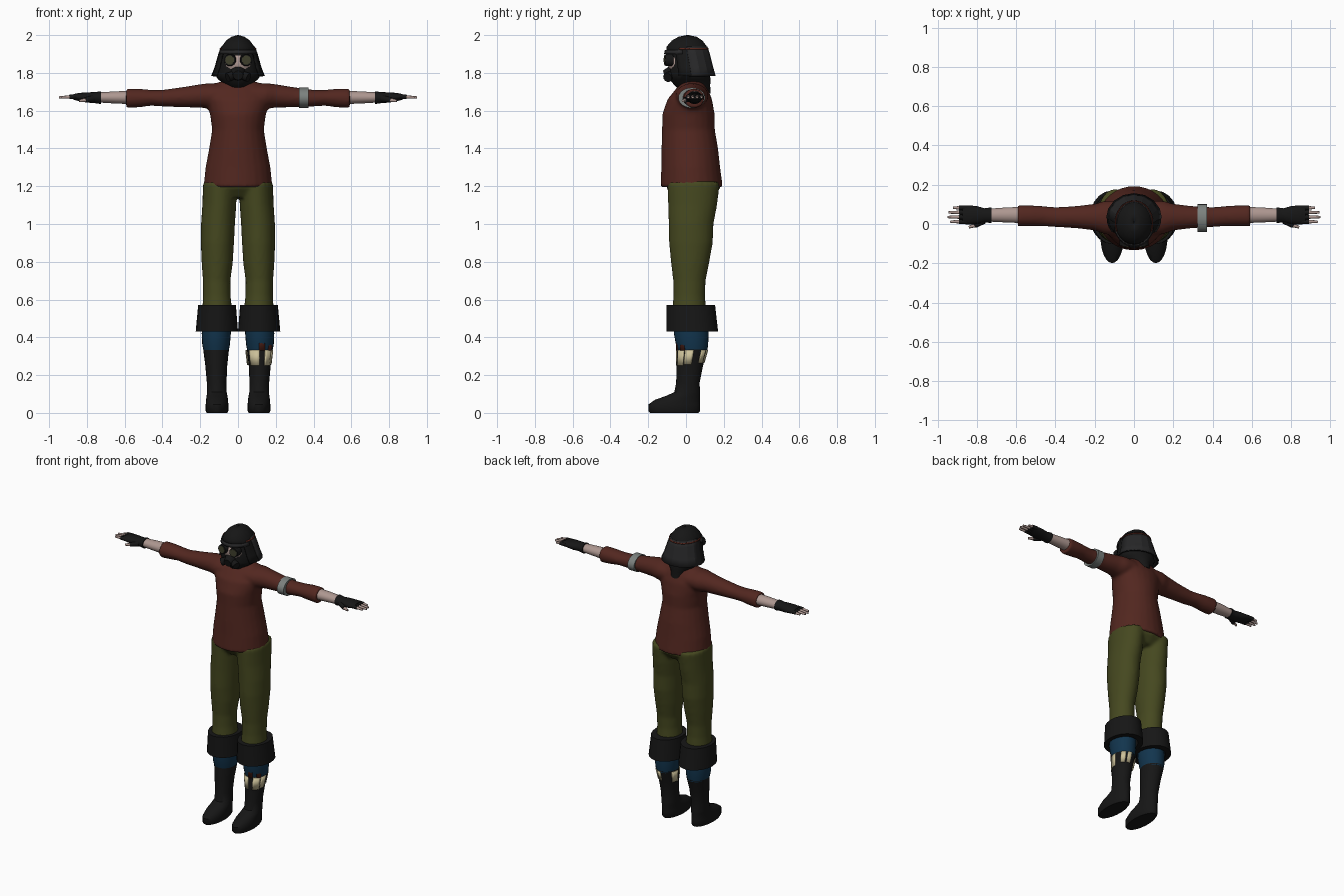
import bpy, bmesh
from math import sin, cos, pi, radians
from mathutils import Vector, Matrix

COL = dict(shirt=(0.085, 0.02, 0.014), olive=(0.06, 0.065, 0.014), black=(0.008, 0.008, 0.008),
           dark=(0.02, 0.02, 0.021), sock=(0.006, 0.035, 0.075), cream=(0.6, 0.53, 0.32),
           skin=(0.42, 0.31, 0.28), band=(0.2, 0.22, 0.21), strap=(0.1, 0.02, 0.012), lens=(0.05, 0.05, 0.025))
MATS = {}
for key, c in COL.items():
    MATS[key] = bpy.data.materials.new(key)
    MATS[key].diffuse_color = (*c, 1)


def tube(bm, rings, axis='z', s=1, n=24, caps=True):
    """Loft ellipses: (z, cx, cy, rx, ry) along z, or (x, cy, cz, ry, rz) along x; s mirrors x."""
    loops = []
    for t, a, b, ra, rb in rings:
        loop = []
        for i in range(n):
            u, v = a + ra * cos(2 * pi * i / n), b + rb * sin(2 * pi * i / n)
            p = (u, v, t) if axis == 'z' else (t, u, v)
            loop.append(bm.verts.new((s * p[0], p[1], p[2])))
        loops.append(loop)
    for l0, l1 in zip(loops, loops[1:]):
        for i in range(n):
            j = (i + 1) % n
            bm.faces.new((l0[i], l0[j], l1[j], l1[i]))
    if caps:
        bm.faces.new(loops[0])
        bm.faces.new(loops[-1])


def finish(name, bm, mat, voxel=0, solid=0, angle=45):
    bmesh.ops.recalc_face_normals(bm, faces=bm.faces[:])
    me = bpy.data.meshes.new(name)
    bm.to_mesh(me)
    bm.free()
    me.materials.append(MATS[mat])
    ob = bpy.data.objects.new(name, me)
    bpy.context.collection.objects.link(ob)
    bpy.ops.object.select_all(action='DESELECT')
    ob.select_set(True)
    bpy.context.view_layer.objects.active = ob
    bpy.ops.object.shade_smooth_by_angle(angle=radians(angle))
    if voxel:  # fuse overlapping lofts into one cloth surface
        m = ob.modifiers.new('fuse', 'REMESH')
        m.mode, m.voxel_size, m.use_smooth_shade = 'VOXEL', voxel, True
        m = ob.modifiers.new('soften', 'SMOOTH')
        m.factor, m.iterations = 0.5, 6
    if solid:
        ob.modifiers.new('thickness', 'SOLIDIFY').thickness = solid
    return ob


def part(name, mat, rings, axis='z', s=1, n=24, keep=None, **kw):
    bm = bmesh.new()
    tube(bm, rings, axis, s, n, caps=keep is None)
    if keep:
        gone = [f for f in bm.faces if not keep(f.calc_center_median())]
        bmesh.ops.delete(bm, geom=gone, context='FACES')
    return finish(name, bm, mat, **kw)


def rod(name, mat, p, q, r0, r1, n=12):
    """Tapered rod from p to q."""
    p, q = Vector(p), Vector(q)
    bm = bmesh.new()
    m = Matrix.Translation((p + q) / 2) @ (q - p).to_track_quat('Z', 'Y').to_matrix().to_4x4()
    bmesh.ops.create_cone(bm, cap_ends=True, segments=n, radius1=r0, radius2=r1, depth=(q - p).length, matrix=m)
    return finish(name, bm, mat)


# shirt: torso and sleeves
torso = [(1.195, 0, .03, .183, .165), (1.3, 0, .025, .172, .156), (1.4, 0, .02, .153, .15),
         (1.5, 0, .013, .137, .14), (1.58, 0, .013, .148, .139), (1.66, 0, .02, .172, .118),
         (1.71, 0, .03, .158, .088), (1.745, 0, .035, .12, .062), (1.76, 0, .035, .07, .05)]
sleeve = [(.08, .03, 1.68, .09, .064), (.15, .033, 1.678, .085, .068), (.2, .035, 1.678, .068, .062),
          (.3, .035, 1.671, .056, .053), (.4, .035, 1.666, .051, .044), (.46, .04, 1.668, .051, .042),
          (.52, .042, 1.667, .053, .049), (.592, .042, 1.665, .055, .052)]
bm = bmesh.new()
tube(bm, torso)
for s in (1, -1):
    tube(bm, sleeve, 'x', s)
finish('shirt', bm, 'shirt', voxel=.01)

# trousers: hips and two legs
leg = [(1.22, .095, .04, .09, .14), (1.1, .099, .035, .09, .13), (1.0, .106, .027, .09, .119),
       (.9, .109, .026, .088, .116), (.8, .11, .022, .083, .102), (.7, .113, .018, .073, .086),
       (.62, .112, .017, .073, .084), (.54, .11, .017, .08, .09)]
bm = bmesh.new()
tube(bm, [(1.24, 0, .035, .17, .14), (1.19, 0, .04, .178, .142), (1.14, 0, .038, .12, .1)])
for s in (1, -1):
    tube(bm, leg, s=s)
finish('trousers', bm, 'olive', voxel=.01)

for s, side in ((1, 'left'), (-1, 'right')):
    # lower legs
    part(side + '_cuff', 'black', [(.57, .111, .024, .07, .08), (.57, .111, .026, .1, .128),
         (.43, .112, .034, .112, .136), (.43, .112, .03, .085, .1), (.5, .112, .03, .075, .09)], s=s, n=20, angle=35)
    part(side + '_sock', 'sock', [(.52, .113, .025, .074, .088), (.42, .115, .028, .077, .092),
         (.36, .116, .032, .073, .085), (.325, .116, .034, .066, .078)], s=s)
    part(side + '_boot', 'black', [(0, .111, -.062, .054, .128), (.01, .111, -.062, .06, .137),
         (.045, .111, -.062, .06, .137), (.07, .111, -.045, .058, .118), (.09, .111, -.015, .055, .09),
         (.11, .112, .006, .052, .068), (.16, .113, .01, .052, .062), (.25, .115, .02, .058, .07),
         (.335, .116, .034, .068, .08)], s=s)
    # arms
    part(side + '_forearm', 'skin', [(.55, .046, 1.67, .042, .036), (.65, .046, 1.67, .038, .032),
         (.75, .045, 1.67, .032, .026)], 'x', s)
    part(side + '_glove', 'black', [(.725, .045, 1.669, .04, .034), (.76, .044, 1.669, .036, .029),
         (.8, .045, 1.67, .046, .027), (.84, .046, 1.672, .049, .022), (.872, .047, 1.673, .047, .015)], 'x', s, n=16)
    for i, tip in enumerate((.935, .948, .945, .92)):
        y = .012 + i * .0235
        rod(f'{side}_finger_sleeve_{i}', 'black', (s * .85, y, 1.673), (s * .892, y, 1.673), .0125, .0115)
        rod(f'{side}_finger_{i}', 'skin', (s * .885, y, 1.673), (s * tip, y, 1.67), .0095, .006)
    rod(side + '_thumb_sleeve', 'black', (s * .765, .018, 1.665), (s * .81, -.008, 1.656), .018, .013)
    rod(side + '_thumb', 'skin', (s * .808, -.007, 1.656), (s * .84, -.016, 1.652), .01, .007)
    # goggles and mask filters
    rod(side + '_goggle_rim', 'black', (s * .04, -.07, 1.868), (s * .044, -.112, 1.868), .034, .03, 16)
    rod(side + '_goggle_lens', 'lens', (s * .042, -.1, 1.868), (s * .044, -.115, 1.868), .024, .024, 16)
    rod(side + '_mask_filter', 'black', (s * .02, -.08, 1.79), (s * .056, -.098, 1.775), .022, .025, 14)

# arm band
part('arm_band', 'band', [(.323, .032, 1.668, .05, .045), (.323, .03, 1.668, .071, .054),
     (.372, .03, 1.668, .071, .054), (.372, .032, 1.668, .05, .045)], 'x', angle=35)

# cloth strips around the left shin
for i, (ang, wide, z0, z1, mat) in enumerate((
        (-118, 52, .25, .332, 'cream'), (-48, 36, .25, .332, 'cream'), (-10, 32, .255, .332, 'cream'),
        (165, 36, .255, .332, 'cream'), (48, 24, .265, .332, 'cream'), (80, 22, .265, .332, 'cream'),
        (-80, 24, .33, .44, 'strap'), (-38, 20, .33, .44, 'strap'))):
    bm = bmesh.new()
    rows = []
    for z in (z0, z1):
        k = (z - .25) / .085
        rx, ry = .062 + .01 * min(k, 1.6), .074 + .011 * min(k, 1.6)
        rows.append([bm.verts.new((.115 + rx * cos(radians(ang + wide * (j / 4 - .5))),
                                   .02 + .013 * min(k, 1) + ry * sin(radians(ang + wide * (j / 4 - .5))), z))
                     for j in range(5)])
    for j in range(4):
        bm.faces.new((rows[0][j], rows[0][j + 1], rows[1][j + 1], rows[1][j]))
    finish(f'shin_strip_{i}', bm, mat, solid=.005)

# head: hood, face, mask
part('neck_hood', 'black', [(1.69, 0, .06, .055, .07), (1.735, 0, .033, .065, .095), (1.765, 0, .022, .105, .108),
     (1.79, 0, .018, .122, .108), (1.85, 0, .015, .106, .098), (1.93, 0, .005, .08, .085)])
bm = bmesh.new()
bmesh.ops.create_uvsphere(bm, u_segments=20, v_segments=12, radius=1,
                          matrix=Matrix.Translation((0, -.03, 1.85)) @ Matrix.Diagonal((.078, .066, .07, 1)))
finish('face', bm, 'skin')
rod('mask_muzzle', 'black', (0, -.05, 1.805), (0, -.115, 1.787), .05, .026, 14)

# helmet: bell-shaped shell open at the face, with rear panel and strap
bell = [(1.785, 0, .03, .139, .124), (1.83, 0, .022, .121, .119), (1.87, 0, .015, .11, .116),
        (1.905, 0, .008, .1, .114), (1.94, 0, .004, .086, .106), (1.972, 0, .006, .062, .08),
        (1.991, 0, .008, .035, .048), (2.0, 0, .009, .004, .006)]
part('helmet', 'black', bell, n=32, keep=lambda c: c.z > 1.9 or c.y > -.045, solid=.008)
part('helmet_rear_panel', 'dark', [(z, x, y, rx + .003, ry + .003) for z, x, y, rx, ry in bell[:5]], n=16,
     keep=lambda c: c.y > .02, solid=.004, angle=15)
part('helmet_strap', 'strap', [(1.925, 0, .006, .098, .114), (1.933, 0, .006, .095, .112)], n=32,
     keep=lambda c: c.y > -.04, solid=.004)
part('helmet_brim', 'dark', [(1.9, 0, .003, .104, .119), (1.922, 0, .003, .099, .115)], n=32,
     keep=lambda c: c.y < -.03, solid=.006)
